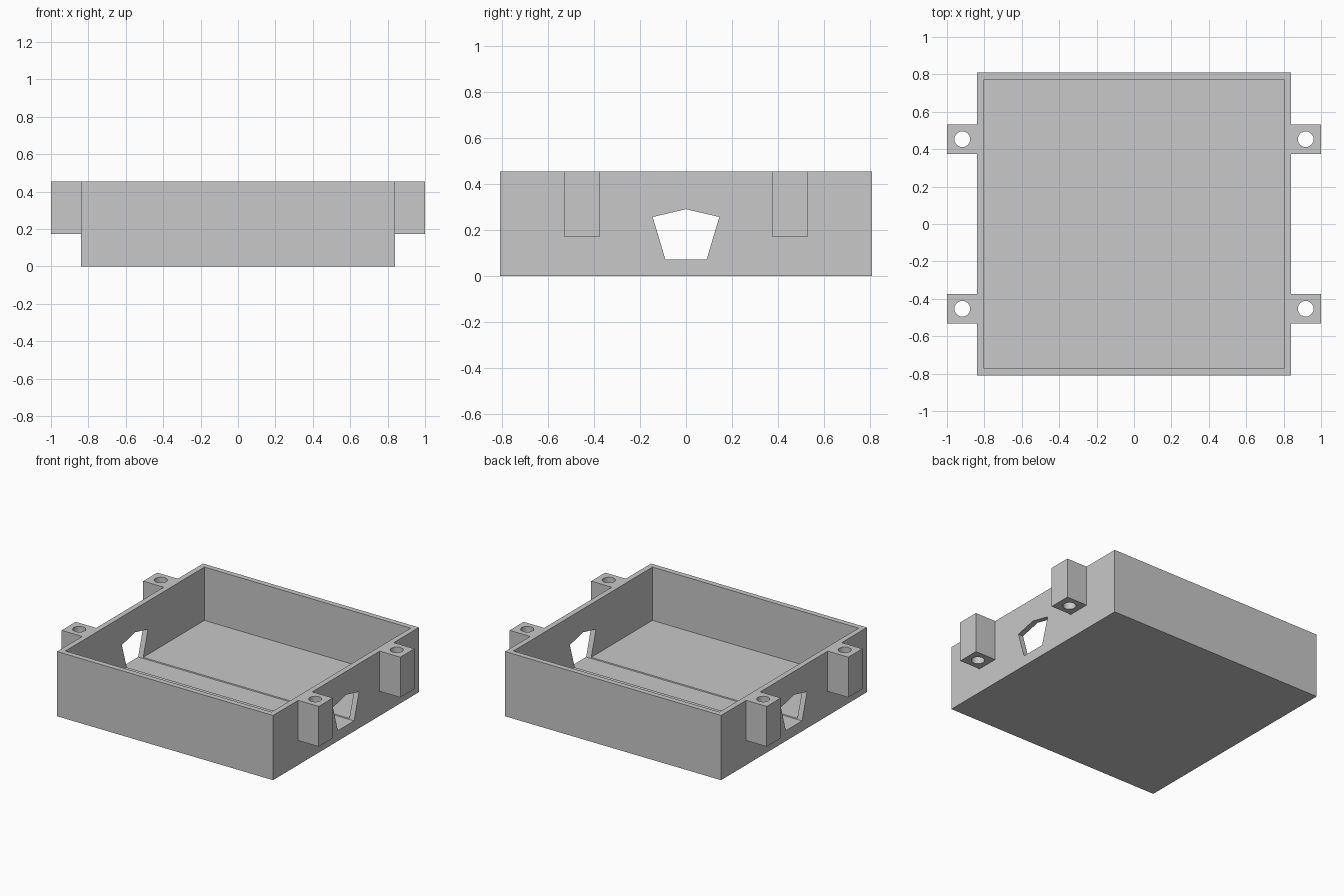
import bpy
import bmesh
import math
from mathutils import Matrix, Vector

if "Cube" in bpy.data.objects:
    bpy.data.objects.remove(bpy.data.objects["Cube"], do_unlink=True)

# Overall sizes
HALF_X, HALF_Y, HEIGHT = 0.84, 0.81, 0.455
WALL, FLOOR = 0.038, 0.08
LUG_Y, LUG_HALF, LUG_BOTTOM = 0.453, 0.078, 0.172
HOLE_X, HOLE_RADIUS = 0.918, 0.042

grey = bpy.data.materials.new("plain_grey")
grey.use_nodes = True
colour = (0.58, 0.58, 0.58, 1)
grey.diffuse_color = colour
grey.node_tree.nodes["Principled BSDF"].inputs["Base Color"].default_value = colour


def finish(name, bm):
    bmesh.ops.recalc_face_normals(bm, faces=bm.faces)
    mesh = bpy.data.meshes.new(name)
    bm.to_mesh(mesh)
    bm.free()
    mesh.materials.append(grey)
    obj = bpy.data.objects.new(name, mesh)
    bpy.context.collection.objects.link(obj)
    return obj


def box(name, low, high):
    low, high = Vector(low), Vector(high)
    bm = bmesh.new()
    place = Matrix.Translation((low + high) / 2) @ Matrix.Diagonal((*(high - low), 1))
    bmesh.ops.create_cube(bm, size=1, matrix=place)
    return finish(name, bm)


def combine(target, tool, operation):
    mod = target.modifiers.new(operation.lower(), "BOOLEAN")
    mod.operation, mod.solver, mod.object = operation, "EXACT", tool
    bpy.context.view_layer.objects.active = target
    bpy.ops.object.modifier_apply(modifier=mod.name)
    bpy.data.objects.remove(tool, do_unlink=True)


# Solid outer block of the tray
tray = box("tray", (-HALF_X, -HALF_Y, 0), (HALF_X, HALF_Y, HEIGHT))

# Four mounting lugs, sunk a little into the side walls
for sx in (-1, 1):
    for sy in (-1, 1):
        xs = sorted((sx * (HALF_X - 0.02), sx))
        lug = box("mounting_lug",
                  (xs[0], sy * LUG_Y - LUG_HALF, LUG_BOTTOM),
                  (xs[1], sy * LUG_Y + LUG_HALF, HEIGHT))
        combine(tray, lug, "UNION")

# Open cavity
cavity = box("cavity_cutter", (WALL - HALF_X, WALL - HALF_Y, FLOOR),
             (HALF_X - WALL, HALF_Y - WALL, HEIGHT + 0.2))
combine(tray, cavity, "DIFFERENCE")

# Vertical screw holes through the lugs
for sx in (-1, 1):
    for sy in (-1, 1):
        bm = bmesh.new()
        bmesh.ops.create_cone(bm, cap_ends=True, segments=32, radius1=HOLE_RADIUS,
                              radius2=HOLE_RADIUS, depth=1,
                              matrix=Matrix.Translation((sx * HOLE_X, sy * LUG_Y, 0.3)))
        combine(tray, finish("hole_cutter", bm), "DIFFERENCE")

# Five-sided opening through both side walls, grazing the floor as a channel
opening = [(0, 0.291), (-0.145, 0.257), (-0.09, 0.073), (0.09, 0.073), (0.145, 0.257)]
bm = bmesh.new()
face = bm.faces.new([bm.verts.new((-1.1, y, z)) for y, z in opening])
swept = bmesh.ops.extrude_face_region(bm, geom=[face])["geom"]
bmesh.ops.translate(bm, vec=(2.2, 0, 0),
                    verts=[v for v in swept if isinstance(v, bmesh.types.BMVert)])
combine(tray, finish("opening_cutter", bm), "DIFFERENCE")

# Round screw holes, crisp edges elsewhere
bpy.ops.object.select_all(action="DESELECT")
tray.select_set(True)
bpy.context.view_layer.objects.active = tray
bpy.ops.object.shade_smooth_by_angle(angle=math.radians(30))
